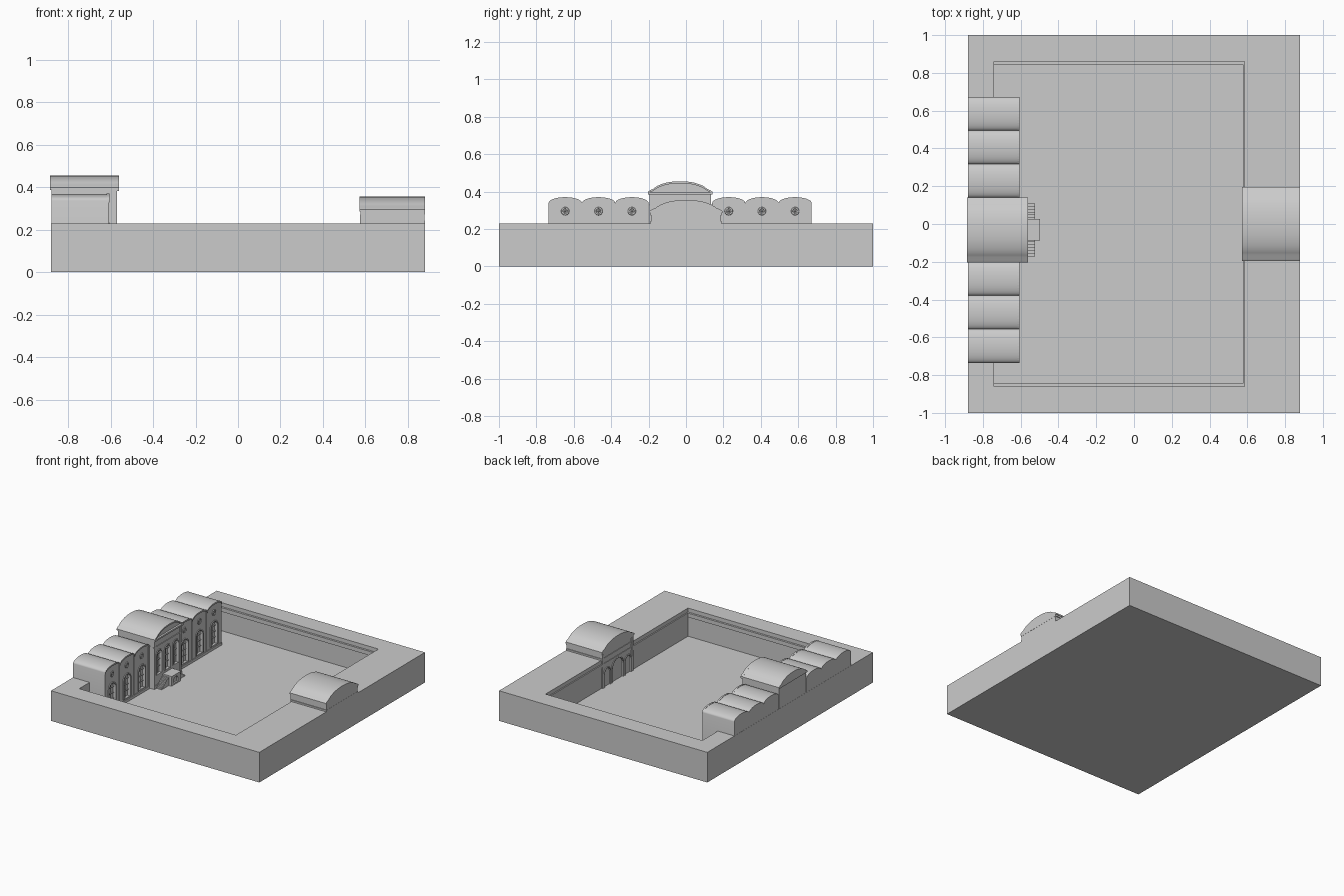
import bpy, bmesh, math

if "Cube" in bpy.data.objects:
    bpy.data.objects.remove(bpy.data.objects["Cube"])

FLOOR, RIM = 0.015, 0.23


def prism(name, polys, x0, x1, smooth=False):
    """Extrude one or more (y, z) outlines along x."""
    bm = bmesh.new()
    for pts in polys:
        face = bm.faces.new([bm.verts.new((x0, y, z)) for y, z in pts])
        ext = bmesh.ops.extrude_face_region(bm, geom=[face])
        verts = [g for g in ext["geom"] if isinstance(g, bmesh.types.BMVert)]
        bmesh.ops.translate(bm, verts=verts, vec=(x1 - x0, 0, 0))
    bmesh.ops.recalc_face_normals(bm, faces=bm.faces)
    me = bpy.data.meshes.new(name)
    bm.to_mesh(me)
    bm.free()
    ob = bpy.data.objects.new(name, me)
    bpy.context.collection.objects.link(ob)
    if smooth:
        bpy.ops.object.select_all(action='DESELECT')
        ob.select_set(True)
        bpy.context.view_layer.objects.active = ob
        bpy.ops.object.shade_smooth_by_angle(angle=math.radians(35))
    return ob


def rect(y0, y1, z0, z1):
    return [(y0, z0), (y1, z0), (y1, z1), (y0, z1)]


def box(name, x0, x1, y0, y1, z0, z1):
    return prism(name, [rect(y0, y1, z0, z1)], x0, x1)


def cut(ob, cutter):
    m = ob.modifiers.new("openings", 'BOOLEAN')
    m.object, m.operation, m.solver = cutter, 'DIFFERENCE', 'EXACT'
    cutter.hide_render = True
    cutter.hide_viewport = True
    cutter.display_type = 'WIRE'


def arch(yc, w, z0, top, n=12):
    """Round-headed opening, w wide, crown at top."""
    r = w / 2
    return [(yc - r, z0), (yc + r, z0)] + [
        (yc + r * math.cos(math.pi * i / n), top - r + r * math.sin(math.pi * i / n)) for i in range(n + 1)]


def arch_frame(yc, w, z0, top, t=0.009):
    o, i = arch(yc, w + 2 * t, z0, top + t), arch(yc, w, z0, top)
    return o[1:] + [o[0]] + [i[0]] + i[:1:-1] + [i[1]]


def hump(yc, hw, zs, h):
    """Large vault with flared eaves."""
    half = [(1, 0), (1, .15), (.93, .28), (.84, .38), (.78, .5), (.7, .64), (.58, .77),
            (.44, .88), (.3, .95), (.15, .99)]
    pts = [(yc + hw * t, zs + h * v) for t, v in half] + [(yc, zs + h)]
    return pts + [(yc - hw * t, zs + h * v) for t, v in reversed(half)]


def bay(y0, y1, zs=0.337, h=0.031, n=16):
    """Flattened small vault, from y1 down to y0."""
    c, r = (y0 + y1) / 2, (y1 - y0) / 2
    return [(c + r * math.cos(math.pi * i / n), zs + h * math.sin(math.pi * i / n)) for i in range(n + 1)]


def band(curve, t):
    """Strip under a curve that hangs down by t."""
    return curve + [(y, z - t) for y, z in reversed(curve)]


def roundel(y, z, x):
    bpy.ops.mesh.primitive_torus_add(location=(x, y, z), rotation=(0, math.pi / 2, 0), major_radius=0.017,
                                     minor_radius=0.005, major_segments=24, minor_segments=8)
    bpy.context.object.name = "roundel_ring"
    bpy.ops.object.shade_smooth()
    bpy.ops.mesh.primitive_cone_add(vertices=8, radius1=0.009, radius2=0.003, depth=0.008,
                                    location=(x + .001, y, z), rotation=(0, math.pi / 2, 0))
    bpy.context.object.name = "roundel_boss"


# Base slab with sunken courtyard
base = box("courtyard_base", -0.88, 0.88, -1, 1, 0, RIM)
cut(base, box("courtyard_cutter", -0.74, 0.585, -0.86, 0.86, FLOOR, 0.4))

# Stepped moulding along three courtyard walls
for k, (z0, z1, p) in enumerate([(0.165, 0.178, 0.008), (0.178, 0.2, 0.015)]):
    for s in (-1, 1):
        a, b = sorted((s * 0.865, s * (0.86 - p)))
        box("side_moulding", -0.75, 0.59, a, b, z0, z1)
    box("end_moulding", 0.585 - p * 0.6, 0.6, -0.86, 0.86, z0, z1)

# Long hall: two wings of three vaulted bays
X = -0.612
for y0, y1 in ((-0.735, -0.2), (0.14, 0.672)):
    w = (y1 - y0) / 3
    bays = [(y0 + i * w, y0 + (i + 1) * w) for i in range(3)]
    centres = [(a + b) / 2 for a, b in bays]
    top = []
    for a, b in reversed(bays):
        top += bay(a, b)[(1 if top else 0):]
    wing = prism("wing", [[(y0, FLOOR - .005), (y1, FLOOR - .005)] + top], -0.879, X, True)
    cut(wing, prism("wing_window_cutter", [arch(c, 0.075, 0.045, 0.225) for c in centres], X - 0.02, X + 0.05))
    prism("wing_arch_trim", [band(bay(a, b, 0.338, 0.032), 0.011) for a, b in bays], X - 0.006, X + 0.007)
    prism("wing_window_frames", [arch_frame(c, 0.075, 0.045, 0.225) for c in centres], X - 0.003, X + 0.006)
    bars = []
    for c in centres:
        bars.append(rect(c - .003, c + .003, 0.045, 0.224))
        bars += [rect(c - .0375, c + .0375, z, z + .006) for z in (0.09, 0.135, 0.18)]
    prism("wing_window_bars", bars, X - 0.021, X - 0.012)
    for c in centres:
        roundel(c, 0.295, X)
    # slim pilasters between bays and a plinth
    for a in [y0 + 0.006] + [b for _, b in bays[:2]] + [y1 - 0.006]:
        box("wing_pilaster", X - 0.003, X + 0.004, a - 0.006, a + 0.006, FLOOR, 0.337)
    box("wing_plinth", X - 0.003, X + 0.006, y0, y1, FLOOR, 0.035)

# Central pavilion
YC, XC = -0.031, -0.575
centre = box("pavilion_body", -0.879, XC, YC - 0.165, YC + 0.165, FLOOR - .005, 0.392)
win = [(YC + d, 0.06) for d in (-0.1, 0, 0.1)]
cut(centre, prism("pavilion_window_cutter", [arch(y, w, 0.11, 0.29) for y, w in win], XC - 0.02, XC + 0.05))
prism("pavilion_window_frames", [arch_frame(y, w, 0.11, 0.29) for y, w in win], XC - 0.003, XC + 0.005)
bars = []
for y, w in win:
    bars.append(rect(y - .003, y + .003, 0.11, 0.289))
    bars += [rect(y - w / 2, y + w / 2, z, z + .006) for z in (0.16, 0.21, 0.255)]
prism("pavilion_window_bars", bars, XC - 0.021, XC - 0.012)
prism("pavilion_roof", [hump(YC, 0.172, 0.387, 0.068)], -0.885, XC, True)
prism("pavilion_arch_trim", [band(hump(YC, 0.172, 0.389, 0.066)[1:-1], 0.011)], XC - 0.005, -0.56, True)
box("pavilion_cornice", XC - 0.005, -0.56, YC - 0.172, YC + 0.172, 0.383, 0.395)
box("pavilion_frieze", XC - 0.005, XC + 0.005, YC - 0.168, YC + 0.168, 0.325, 0.333)
box("pavilion_plinth", XC - 0.005, XC + 0.006, YC - 0.165, YC + 0.165, FLOOR, 0.04)
for s in (-1, 1):
    y = YC + s * 0.156
    box("pavilion_pilaster", XC - 0.003, XC + 0.005, y - 0.009, y + 0.009, FLOOR, 0.39)

# Porch landing with stairs falling to both sides
porch = box("porch_landing", XC - 0.005, -0.503, YC - 0.053, YC + 0.053, FLOOR - .003, 0.085)
cut(porch, prism("porch_niche_cutter", [arch(YC, 0.05, 0.025, 0.072)], -0.515, -0.45))
box("porch_slab", XC - 0.005, -0.498, YC - 0.057, YC + 0.057, 0.085, 0.092)
N = 6
for s in (-1, 1):
    pts = [(YC + s * 0.05, FLOOR - .003)]
    for i in range(N):
        z = 0.078 - i * 0.0108
        pts += [(YC + s * (0.05 + i * 0.015), z), (YC + s * (0.065 + i * 0.015), z)]
    pts.append((YC + s * (0.05 + N * 0.015), FLOOR - .003))
    prism("porch_stairs", [pts], XC - 0.005, -0.525)

# Gatehouse on the opposite side
XG = 0.58
gate = box("gatehouse_body", XG, 0.879, -0.185, 0.185, FLOOR - .005, 0.29)
doors = [(0, 0.13, 0.18), (-0.125, 0.07, 0.15), (0.125, 0.07, 0.15)]
cut(gate, prism("gate_arch_cutter", [arch(y, w, FLOOR, t) for y, w, t in doors], XG - 0.05, XG + 0.03))
prism("gate_arch_frames", [arch_frame(y, w, FLOOR, t, 0.008) for y, w, t in doors], XG - 0.006, XG + 0.003)
prism("gatehouse_roof", [hump(0, 0.195, 0.285, 0.07)], 0.573, 0.88, True)
box("gatehouse_eaves", 0.576, 0.88, -0.191, 0.191, 0.272, 0.286)
box("gatehouse_base_moulding", 0.576, 0.88, -0.191, 0.191, 0.228, 0.242)
for s in (-1, 1):
    box("gate_pilaster", XG - 0.005, XG + 0.003, s * 0.176 - 0.009, s * 0.176 + 0.009, FLOOR, 0.272)
